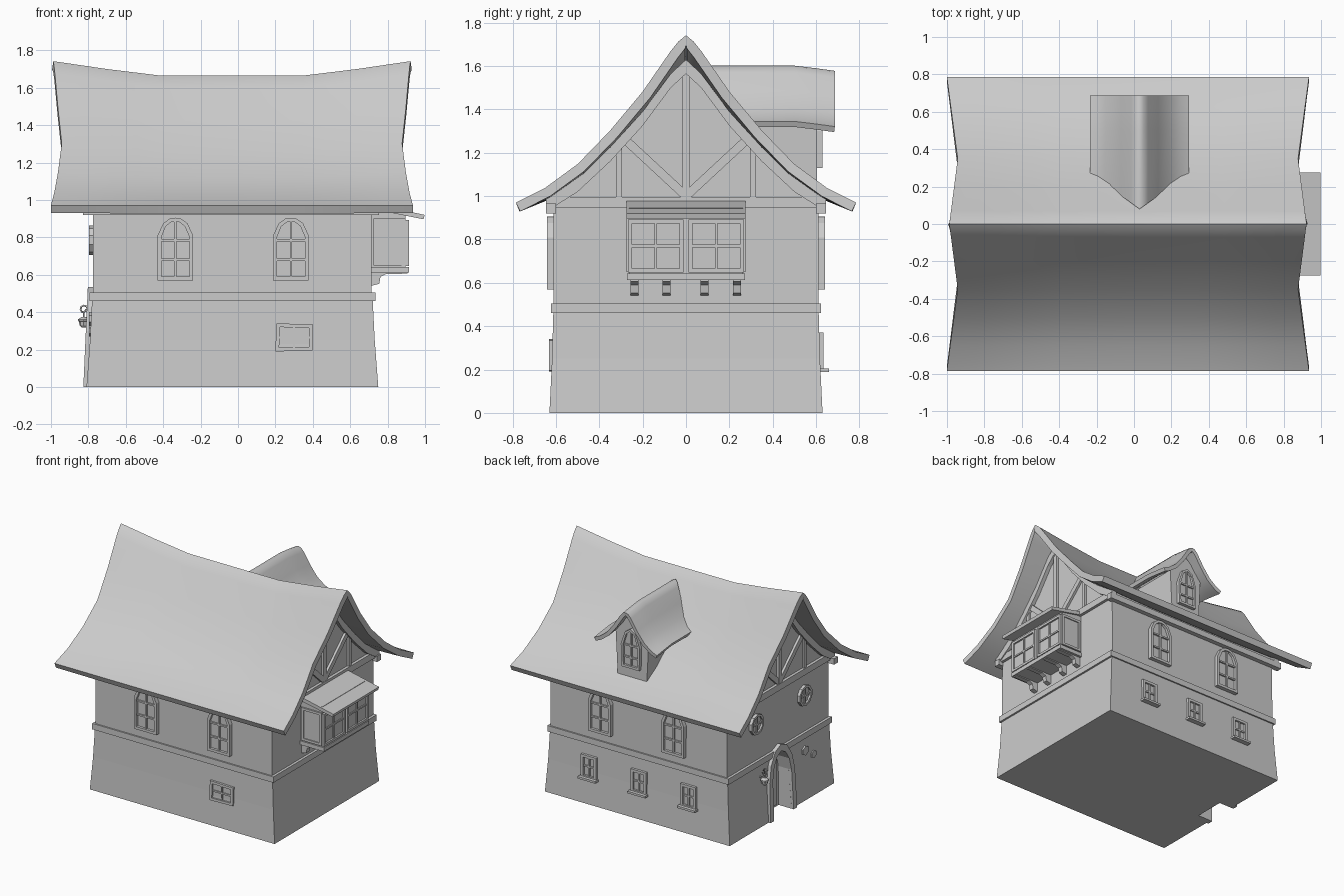
import bpy, bmesh
from math import pi, cos, sin
from mathutils import Matrix, Vector

if "Cube" in bpy.data.objects:
    bpy.data.objects.remove(bpy.data.objects["Cube"])

CX = -0.03   # house centre line in x


def interp(t, pts):
    t = abs(t)
    for (a, za), (b, zb) in zip(pts, pts[1:]):
        if t <= b:
            return za + (zb - za) * (t - a) / (b - a)
    return pts[-1][1]


def loft(bm, loops, cap=True, wrap=True, ring=False):
    vs = [[bm.verts.new(p) for p in lp] for lp in loops]
    n = len(vs[0])
    pairs = list(zip(vs, vs[1:])) + ([(vs[-1], vs[0])] if ring else [])
    for a, b in pairs:
        for i in range(n if wrap else n - 1):
            j = (i + 1) % n
            bm.faces.new((a[i], a[j], b[j], b[i]))
    if cap:
        bm.faces.new(vs[0])
        bm.faces.new(vs[-1])
    if ring and not wrap:
        bm.faces.new([v[0] for v in vs])
        bm.faces.new([v[-1] for v in vs])


def finish(bm, name, mat=None, thick=0, smooth=False):
    if thick:
        bm.normal_update()
        if sum(f.normal.z for f in bm.faces) < 0:
            bmesh.ops.reverse_faces(bm, faces=bm.faces[:])
    else:
        bmesh.ops.recalc_face_normals(bm, faces=bm.faces[:])
    me = bpy.data.meshes.new(name)
    bm.to_mesh(me)
    bm.free()
    ob = bpy.data.objects.new(name, me)
    bpy.context.collection.objects.link(ob)
    if mat:
        ob.matrix_world = mat
    bpy.ops.object.select_all(action='DESELECT')
    ob.select_set(True)
    bpy.context.view_layer.objects.active = ob
    if thick:
        m = ob.modifiers.new("thickness", 'SOLIDIFY')
        m.thickness, m.offset = thick, -1
        bpy.ops.object.modifier_apply(modifier=m.name)
    if smooth:
        bpy.ops.object.shade_smooth_by_angle(angle=0.6)
    return ob


def prism(bm, pts, y0, y1):          # (x, z) outline extruded along y
    loft(bm, [[(x, y, z) for x, z in pts] for y in (y0, y1)])


def rect(x0, x1, z0, z1):
    return [(x0, z0), (x1, z0), (x1, z1), (x0, z1)]


def box(name, x, y, z):
    bm = bmesh.new()
    prism(bm, rect(*x, *z), *y)
    return finish(bm, name)


def inset(pts, t):
    xs, zs = [p[0] for p in pts], [p[1] for p in pts]
    w, h = max(xs) - min(xs), max(zs) - min(zs)
    cx, cz = min(xs) + w / 2, min(zs) + h / 2
    return [(cx + (x - cx) * (1 - 2 * t / w), cz + (z - cz) * (1 - 2 * t / h)) for x, z in pts]


def face(x, y, z, side):             # local -y points outwards
    ang = {'front': 0, 'right': pi / 2, 'back': pi, 'left': -pi / 2}[side]
    return Matrix.Translation((x, y, z)) @ Matrix.Rotation(ang, 4, 'Z')


def window(name, pts, mat, bars_x=(0,), bars_z=(), t=0.02, out=0.03, sill=False):
    bm = bmesh.new()
    inn = inset(pts, t)
    lp = lambda q, y: [(x, y, z) for x, z in q]
    loft(bm, [lp(pts, 0.02), lp(pts, -out), lp(inn, -out), lp(inn, 0.02)], cap=False, ring=True)
    prism(bm, inn, 0.015, -out * 0.35)
    for bx in bars_x:
        prism(bm, rect(bx - .006, bx + .006, min(z for x, z in inn), max(z for x, z in inn)), 0, -out * .75)
    for bz in bars_z:
        w = max(x for x, z in inn) + .003
        prism(bm, rect(-w, w, bz - .006, bz + .006), 0, -out * .75)
    if sill:
        w = max(x for x, z in pts) + .01
        prism(bm, rect(-w, w, pts[0][1] - .006, pts[0][1] + .01), 0, -out - .025)
    return finish(bm, name, mat)


# ---- walls
def rect_loop(hx, hy, z):
    return [(CX + sx * hx, sy * hy, z) for sx, sy in ((-1, -1), (1, -1), (1, 1), (-1, 1))]


bm = bmesh.new()
loft(bm, [rect_loop(.78, .63, 0), rect_loop(.761, .618, .25), rect_loop(.75, .612, .47)])
lower = finish(bm, "lower_wall")
bm = bmesh.new()
loft(bm, [rect_loop(.765, .623, .46), rect_loop(.765, .623, .505)])
belt = finish(bm, "belt_course")

ROOF = [(0, 1.665), (.035, 1.64), (.07, 1.6), (.2, 1.425), (.35, 1.26), (.5, 1.12), (.65, 1.025), (.785, .97)]
ENDX = [(0, .955), (.35, .91), (.785, .968)]
LIFT = [(0, 0), (.4, 0), (.7, .035), (1, .077)]
roof_z = lambda y: interp(y, ROOF)
ys = [.61, .5, .35, .2, .07, 0, -.07, -.2, -.35, -.5, -.61]
bm = bmesh.new()
outline = [(-.612, .47), (.612, .47)] + [(y, roof_z(y) - .045) for y in ys]
loft(bm, [[(CX + s * .745, y, z) for y, z in outline] for s in (-1, 1)])
finish(bm, "upper_wall")

# ---- swept roof
bm = bmesh.new()
ry = sorted({s * p[0] for p in ROOF for s in (-1, 1)})
loft(bm, [[(-.0325 + s * interp(y, ENDX), y, roof_z(y) + interp(s, LIFT) * (1 - abs(y) / .785))
           for y in ry] for s in (-1, -.85, -.7, -.55, -.4, 0, .4, .55, .7, .85, 1)], cap=False, wrap=False)
finish(bm, "main_roof", thick=.045, smooth=True)


# ---- gable timbers on both ends (local x across, z up)
def bar(bm, a, b, w, out):
    a, b = Vector(a), Vector(b)
    d = (b - a).normalized() * w / 2
    n = Vector((-d.y, d.x))
    prism(bm, [a - n, b - n, b + n, a + n], .01, -out)


for side, gx in (('right', CX + .745), ('left', CX - .745)):
    bm = bmesh.new()
    ry2 = [.645, .5, .35, .2, .07, 0, -.07, -.2, -.35, -.5, -.645]
    prism(bm, [(y, roof_z(y) - .035) for y in ry2] + [(y, roof_z(y) - .1) for y in ry2[::-1]], .01, -.03)
    bar(bm, (-.62, .972), (.62, .972), .05, .022)
    bar(bm, (0, .98), (0, 1.58), .032, .02)
    for s in (-1, 1):
        bar(bm, (s * .31, .99), (s * .31, 1.24), .028, .016)
        bar(bm, (0, 1.0), (s * .28, 1.26), .04, .018)
    finish(bm, "gable_timber_" + side, face(gx, 0, 0, side))
for s in (-1, 1):
    box("wall_plate", (-.83, .755), sorted((s * .6, s * .645)), (.92, .965))

# ---- front and back windows
ARCH = [(-.095, .57), (.095, .57), (.095, .81), (.065, .875), (.03, .9), (0, .905), (-.03, .9), (-.065, .875), (-.095, .81)]
for side, y in (('front', -.612), ('back', .612)):
    for x in (-.335, .283):
        window("arched_window_" + side, ARCH, face(x, y, 0, side), bars_z=(.68, .785), out=.03)
window("low_window_front", [(-.1, .19), (.098, .195), (.1, .335), (-.095, .34)],
       face(.3, -.612, 0, 'front'), bars_z=(.265,), out=.02)
for x in (.38, -.04, -.46):
    window("low_window_back", rect(-.065, .065, .195, .37), face(x, .612, 0, 'back'),
           bars_z=(.285,), out=.022, sill=True)

# ---- dormer
DX = .03
DROOF = [(0, 1.602), (.02, 1.597), (.045, 1.57), (.1, 1.485), (.16, 1.41), (.22, 1.365), (.265, 1.345)]
us = sorted({s * p[0] for p in DROOF for s in (-1, 1)})
bm = bmesh.new()
loft(bm, [[(DX + u, .08 + .19 * abs(u) / .265 if y is None else y, interp(u, DROOF) - d) for u in us]
          for y, d in ((None, 0), (.5, 0), (.6, .012), (.687, .024))], cap=False, wrap=False)
finish(bm, "dormer_roof", thick=.028, smooth=True)
bm = bmesh.new()
prism(bm, [(DX + x, z) for x, z in ((-.12, 1.0), (.12, 1.0), (.14, 1.38), (.08, 1.47), (0, 1.54), (-.08, 1.47), (-.14, 1.38))], .25, .605)
finish(bm, "dormer_wall")
window("dormer_window", [(-.075, 1.13), (.075, 1.13), (.08, 1.3), (.045, 1.4), (0, 1.43), (-.045, 1.4), (-.08, 1.3)],
       face(DX, .605, 0, 'back'), bars_z=(1.21, 1.3), t=.018, out=.025)

# ---- bay window with canopy and brackets
box("bay_body", (.70, .895), (-.262, .262), (.63, .945))
box("bay_sill", (.70, .915), (-.272, .272), (.612, .642))
for y in (-.14, .14):
    window("bay_casement", rect(-.128, .128, .648, .892), face(.895, y, 0, 'right'), bars_z=(.77,), t=.018, out=.02)
for side, y in (('front', -.262), ('back', .262)):
    window("bay_side_panel", rect(-.085, .085, .65, .9), face(.81, y, 0, side), bars_x=(), t=.018, out=.012)
bm = bmesh.new()
prism(bm, [(.70, .985), (.998, .92), (.992, .897), (.70, .955)], -.275, .275)
finish(bm, "bay_canopy")
for y in (-.238, -.09, .085, .235):
    bm = bmesh.new()
    prism(bm, [(.70, .63), (.905, .63), (.905, .606), (.79, .604), (.762, .59), (.755, .552), (.70, .538)], y - .018, y + .018)
    finish(bm, "bay_bracket")


# ---- round windows and wall stones on the left side
def disc(r, cz, n, h=1.0):
    return [(r * cos(2 * pi * (i + .5) / n), cz + h * r * sin(2 * pi * (i + .5) / n)) for i in range(n)]


for y in (.27, -.31):
    window("round_window", disc(.078, .785, 10), face(CX - .745, y, 0, 'left'), bars_z=(.785,), t=.018, out=.022)
for y, z, r in ((-.31, .365, .04), (-.41, .3, .032)):
    bm = bmesh.new()
    prism(bm, disc(r, z, 6, .9), .03, -.008)
    finish(bm, "wall_stone", face(CX - .758, y, 0, 'left'))

# ---- doorway: recess, frame and leaf
OUTER = [(.16, 0), (.152, .3), (.125, .42), (.07, .505), (0, .535), (-.07, .505), (-.125, .42), (-.152, .3), (-.16, 0)]
INNER = [(.118, 0), (.112, .3), (.09, .395), (.05, .46), (0, .485), (-.05, .46), (-.09, .395), (-.112, .3), (-.118, 0)]
bm = bmesh.new()
prism(bm, [(x, z if z else -.05) for x, z in INNER], -.2, .1)
cutter = finish(bm, "doorway_cutter", face(CX - .74, 0, 0, 'left'))
cutter.hide_render = True
cutter.hide_set(True)
for ob in (lower, belt, bpy.data.objects["upper_wall"]):
    m = ob.modifiers.new("doorway", 'BOOLEAN')
    m.operation, m.object, m.solver = 'DIFFERENCE', cutter, 'EXACT'
lean = lambda q, y: [(x, y + z * .045, z) for x, z in q]
bm = bmesh.new()
loft(bm, [lean(OUTER, .02), lean(OUTER, -.017), lean(INNER, -.017), lean(INNER, .02)], cap=False, wrap=False, ring=True)
finish(bm, "door_frame", face(CX - .78, 0, 0, 'left'))
bm = bmesh.new()
prism(bm, INNER, .1, .07)
for x in (-.06, 0, .06):
    prism(bm, rect(x - .022, x + .022, .02, .39), .07, .06)
finish(bm, "door_leaf", face(CX - .74, 0, 0, 'left'))

# ---- lantern on a scroll bracket
LX, LY = -.825, .23
cu = bpy.data.curves.new("lantern_scroll", 'CURVE')
cu.dimensions, cu.bevel_depth, cu.bevel_resolution = '3D', .005, 1
path = [(-.785, LY - .05, .36), (-.80, LY - .04, .40)]
path += [(LX + .022 * cos(a) * (1 - k * .06), LY - .02 + .004 * k, .415 + .024 * sin(a) * (1 - k * .06))
         for k, a in enumerate(pi * i / 4 for i in range(9))]
for pts in (path, [(LX, LY, .40), (LX, LY, .36)], [(-.775, LY, .37), (LX, LY, .37)]):
    sp = cu.splines.new('POLY')
    sp.points.add(len(pts) - 1)
    for p, c in zip(sp.points, pts):
        p.co = (*c, 1)
bpy.context.collection.objects.link(bpy.data.objects.new("lantern_scroll", cu))
bm = bmesh.new()
loft(bm, [[(LX + r * cos(pi * i / 4), LY + r * sin(pi * i / 4), z) for i in range(8)]
          for r, z in ((.01, .318), (.022, .33), (.026, .35), (.03, .352), (.03, .362), (.01, .375))])
finish(bm, "lantern")
